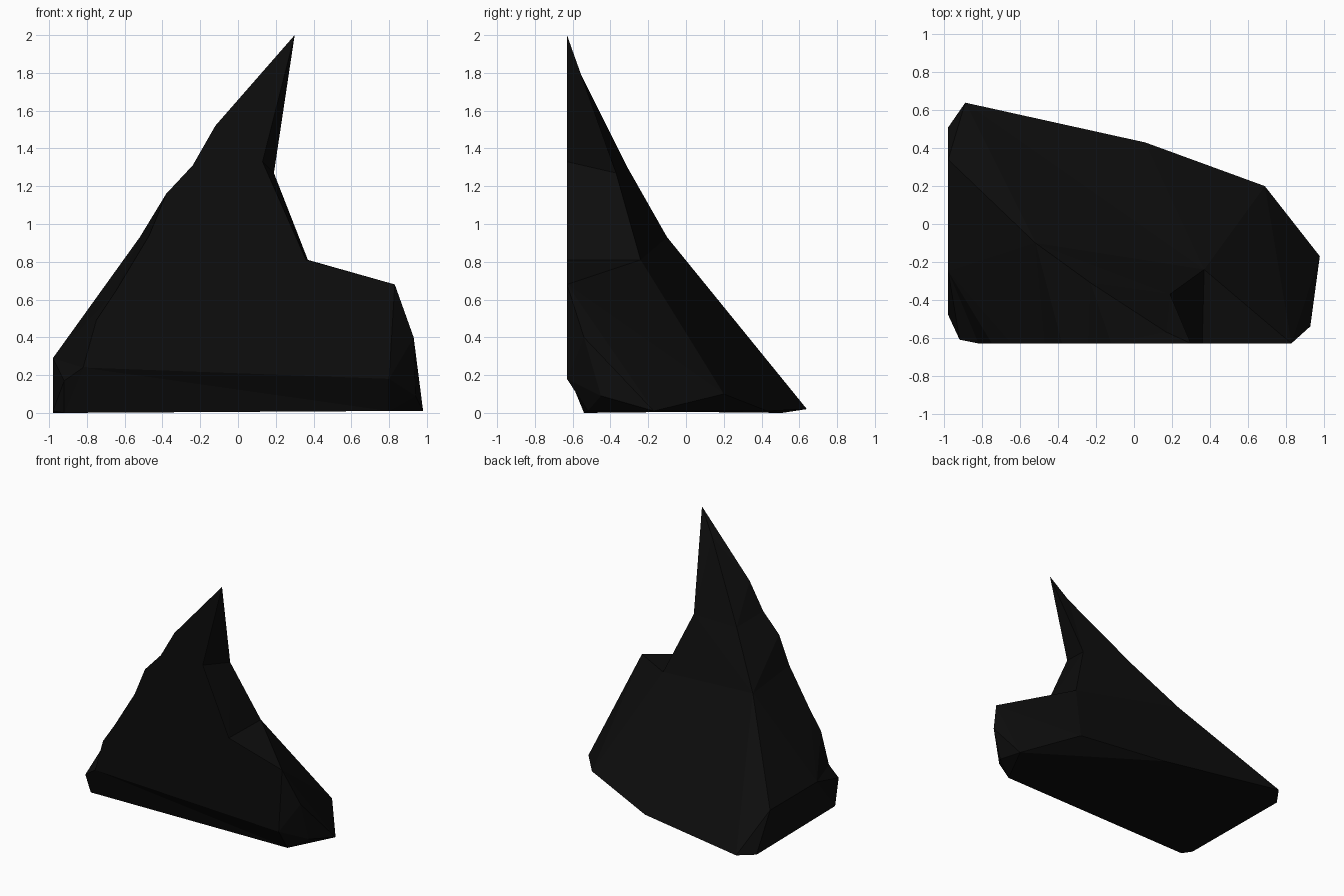
import bpy
import bmesh

# Remove the default cube only
default_cube = bpy.data.objects.get("Cube")
if default_cube:
    bpy.data.objects.remove(default_cube, do_unlink=True)

FRONT = -0.63
corners = {}


def add_front(**points):
    """Corners lying on the flat front cleavage plane, given as x, z."""
    for name, (x, z) in points.items():
        corners[name] = (x, FRONT, z)


def add_corners(**points):
    corners.update(points)


# Flat front: jagged left edge from the tip down to the foot
add_front(tip=(0.3, 2), spur=(-0.12, 1.52), nick=(-0.24, 1.31),
          step=(-0.38, 1.16), shoulder=(-0.47, 0.94), flank=(-0.65, 0.64),
          hip=(-0.75, 0.49), ankle=(-0.82, 0.24))
# Flat front: right edge with the notch
add_front(toe=(0.8, 0.18), ledge=(0.83, 0.68),
          notch_low=(0.36, 0.81), notch_mid=(0.13, 1.33))
# Notch corners at the back
add_corners(scoop_low=(0.37, -0.24, 0.81), scoop_mid=(0.19, -0.37, 1.27))
# Ridge running down the back
add_corners(ridge_top=(0.17, -0.57, 1.82), ridge_mid=(-0.23, -0.31, 1.3),
            ridge_low=(-0.52, -0.1, 0.93))
# Left end
add_corners(end_front=(-0.98, -0.25, 0.29), end_back=(-0.98, 0.34, 0.29),
            heel=(-0.92, -0.61, 0.17), end_foot=(-0.98, -0.48, 0.01))
# Right end
add_corners(cheek=(0.93, -0.54, 0.4), cheek_foot=(0.94, -0.45, 0.09))
# Ground outline
add_corners(foot_left=(-0.92, -0.54, 0), foot_right=(0.8, -0.52, 0.01),
            base_left=(-0.98, 0.51, 0), base_back=(-0.89, 0.64, 0.02),
            base_mid=(0.06, 0.43, 0.01), base_side=(0.69, 0.2, 0.1),
            base_right=(0.98, -0.17, 0.01))

facets = [
    # Front
    "tip spur nick step shoulder flank hip ankle toe ledge notch_low notch_mid",
    # Left slope
    "tip spur ridge_top", "spur nick ridge_mid ridge_top",
    "nick step ridge_mid", "step shoulder ridge_low ridge_mid",
    "shoulder flank ridge_low", "flank hip end_front",
    "flank end_front end_back ridge_low", "hip ankle heel end_front",
    # Left end
    "end_front heel end_foot", "heel foot_left end_foot",
    "end_front end_foot base_left end_back", "end_back base_left base_back",
    # Underside
    "ankle heel foot_left", "ankle foot_left foot_right toe",
    "foot_left end_foot base_left base_back base_mid base_right cheek_foot foot_right",
    "base_mid base_side base_right",
    # Right end
    "toe foot_right cheek_foot cheek", "toe cheek ledge",
    "cheek cheek_foot base_right", "ledge cheek base_right",
    "ledge base_right base_side", "ledge base_side scoop_low",
    # Back slope
    "scoop_low base_side base_mid", "scoop_low base_mid base_back",
    "ridge_low end_back base_back", "scoop_low ridge_low base_back",
    "scoop_mid ridge_mid ridge_low", "scoop_mid ridge_low scoop_low",
    "ridge_top ridge_mid scoop_mid", "tip ridge_top scoop_mid",
    # Notch
    "tip notch_mid scoop_mid", "notch_mid notch_low scoop_low scoop_mid",
    "notch_low ledge scoop_low",
]

# Rock shard, flat shaded
bm = bmesh.new()
verts = {name: bm.verts.new(co) for name, co in corners.items()}
for facet in facets:
    bm.faces.new([verts[name] for name in facet.split()])
bmesh.ops.triangulate(bm, faces=bm.faces[:])
bmesh.ops.recalc_face_normals(bm, faces=bm.faces[:])
mesh = bpy.data.meshes.new("rock_shard")
bm.to_mesh(mesh)
bm.free()
rock = bpy.data.objects.new("rock_shard", mesh)
bpy.context.collection.objects.link(rock)

# Near-black stone
stone = bpy.data.materials.new("black_stone")
stone.use_nodes = True
colour = (0.004, 0.004, 0.004, 1)
stone.diffuse_color = colour
stone.node_tree.nodes["Principled BSDF"].inputs["Base Color"].default_value = colour
mesh.materials.append(stone)
